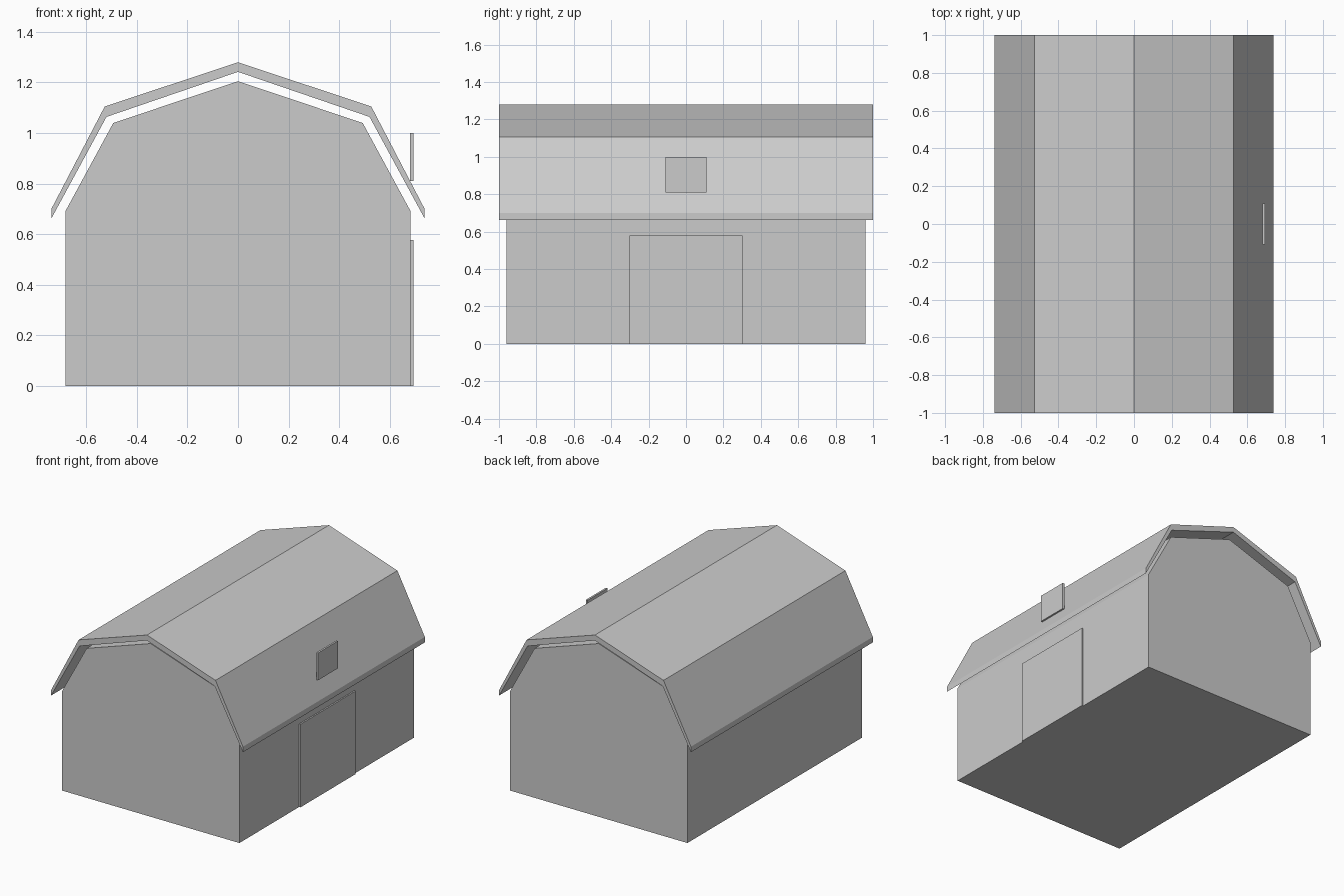
import bpy
import bmesh

cube = bpy.data.objects.get("Cube")
if cube:
    bpy.data.objects.remove(cube, do_unlink=True)

# Single plain finish
grey = bpy.data.materials.new("light_grey")
grey.use_nodes = True
colour = (0.6, 0.6, 0.6, 1.0)
grey.diffuse_color = colour
grey.node_tree.nodes["Principled BSDF"].inputs["Base Color"].default_value = colour


def prism(name, profile, half_length):
    """Extrude an x-z outline along y, centred on y = 0."""
    bm = bmesh.new()
    face = bm.faces.new([bm.verts.new((x, -half_length, z)) for x, z in profile])
    extruded = bmesh.ops.extrude_face_region(bm, geom=[face])["geom"]
    verts = [v for v in extruded if isinstance(v, bmesh.types.BMVert)]
    bmesh.ops.translate(bm, verts=verts, vec=(0, 2 * half_length, 0))
    bmesh.ops.recalc_face_normals(bm, faces=bm.faces)
    mesh = bpy.data.meshes.new(name)
    bm.to_mesh(mesh)
    bm.free()
    mesh.materials.append(grey)
    obj = bpy.data.objects.new(name, mesh)
    bpy.context.collection.objects.link(obj)
    return obj


def mirrored(half):
    """Complete a right-to-ridge outline with its mirror image."""
    return half + [(-x, z) for x, z in reversed(half) if x > 0]


def panel(name, x0, x1, z0, z1, half_width):
    return prism(name, [(x0, z0), (x1, z0), (x1, z1), (x0, z1)], half_width)


# Barn body with gambrel gables
prism("barn_body", mirrored([(0.683, 0), (0.683, 0.69), (0.493, 1.04), (0, 1.205)]), 0.96)

# Gambrel roof shell, floating just clear of the body
outer = mirrored([(0.738, 0.70), (0.527, 1.105), (0, 1.28)])
inner = mirrored([(0.738, 0.662), (0.52, 1.064), (0, 1.242)])
prism("roof", outer + inner[::-1], 1.0)

# Side door and loft hatch
panel("side_door", 0.68, 0.693, 0, 0.578, 0.303)
panel("loft_hatch", 0.68, 0.693, 0.81, 1.0, 0.109)
